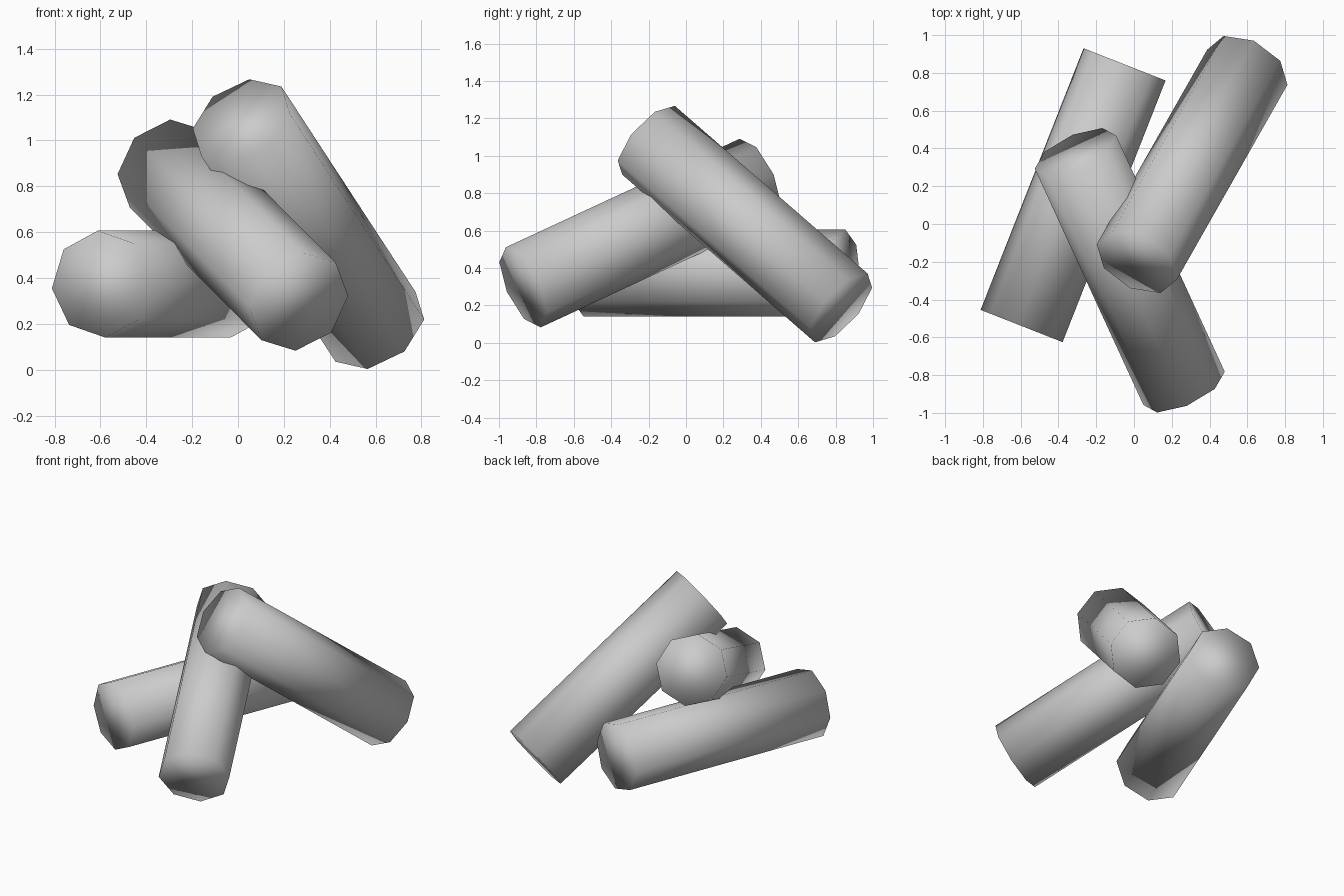
import bpy, bmesh
from mathutils import Vector, Matrix

cube = bpy.data.objects.get("Cube")
if cube:
    bpy.data.objects.remove(cube, do_unlink=True)

RADIUS = 0.234
SIDES = 8

grey = bpy.data.materials.new("plain_grey")
grey.use_nodes = True
grey.diffuse_color = (0.6, 0.6, 0.6, 1)
grey.node_tree.nodes["Principled BSDF"].inputs["Base Color"].default_value = (0.6, 0.6, 0.6, 1)


def log(name, start, end, corner):
    """Eight-sided log between two points, with one edge turned towards corner."""
    start, end = Vector(start), Vector(end)
    axis = (end - start).normalized()
    side = Vector(corner)
    side = (side - axis * side.dot(axis)).normalized()
    turn = Matrix((side, axis.cross(side), axis)).transposed().to_4x4()
    bm = bmesh.new()
    bmesh.ops.create_cone(bm, cap_ends=True, segments=SIDES, radius1=RADIUS,
                          radius2=RADIUS, depth=(end - start).length,
                          matrix=Matrix.Translation((start + end) / 2) @ turn)
    for face in bm.faces:
        face.smooth = True
    mesh = bpy.data.meshes.new(name)
    bm.to_mesh(mesh)
    bm.free()
    mesh.materials.append(grey)
    bpy.context.collection.objects.link(bpy.data.objects.new(name, mesh))


# Log lying flat, then the two leaning logs that cross above it
log("lying_log", (-0.595, -0.54, 0.373), (-0.05, 0.845, 0.373), (-0.017, 0.007, 0.233))
log("front_leaning_log", (0.265, -0.87, 0.297), (-0.31, 0.38, 0.877), (0.215, 0.09, 0.025))
log("back_leaning_log", (0.6, 0.83, 0.187), (0.015, -0.2, 1.083), (0.035, 0.143, 0.187))
